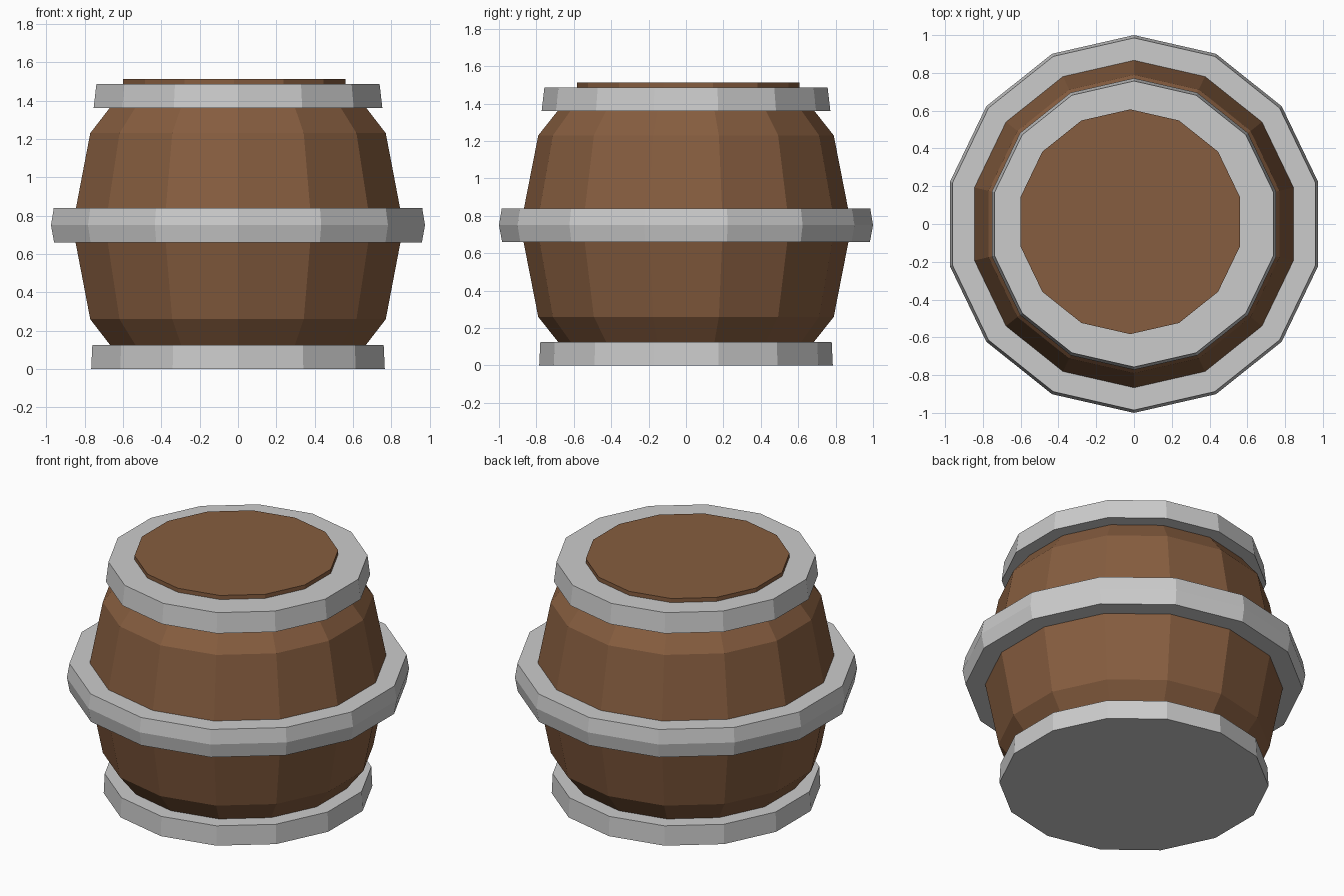
import bpy, bmesh, math

if "Cube" in bpy.data.objects:
    bpy.data.objects.remove(bpy.data.objects["Cube"])

SIDES = 14

wood = bpy.data.materials.new("wood")
wood.diffuse_color = (0.24, 0.11, 0.05, 1)
wood.use_nodes = True
wood.node_tree.nodes["Principled BSDF"].inputs["Base Color"].default_value = wood.diffuse_color


def turned(name, profile, center=(0, 0), mat=None):
    """Closed flat-shaded solid from (radius, z) rings, bottom to top."""
    bm = bmesh.new()
    rings = []
    for r, z in profile:
        ring = []
        for i in range(SIDES):
            a = math.pi / 2 + 2 * math.pi * i / SIDES
            ring.append(bm.verts.new((center[0] + r * math.cos(a),
                                      center[1] + r * math.sin(a), z)))
        rings.append(ring)
    for lo, hi in zip(rings, rings[1:]):
        for i in range(SIDES):
            j = (i + 1) % SIDES
            bm.faces.new((lo[i], lo[j], hi[j], hi[i]))
    bm.faces.new(rings[0][::-1])
    bm.faces.new(rings[-1])
    mesh = bpy.data.meshes.new(name)
    bm.to_mesh(mesh)
    bm.free()
    if mat:
        mesh.materials.append(mat)
    obj = bpy.data.objects.new(name, mesh)
    bpy.context.collection.objects.link(obj)
    return obj


# Bulging wooden body
turned("barrel_body", [(0.60, 0.02), (0.79, 0.26), (0.885, 0.745),
                       (0.79, 1.23), (0.60, 1.47)], mat=wood)

# Slightly off-centre lid
turned("lid", [(0.595, 1.40), (0.595, 1.513)], center=(-0.02, 0.012), mat=wood)

# Metal hoops
turned("bottom_hoop", [(0.785, 0.0), (0.779, 0.125)])
turned("middle_hoop", [(0.983, 0.66), (1.0, 0.75), (0.985, 0.84)])
turned("top_hoop", [(0.772, 1.36), (0.757, 1.487)])
